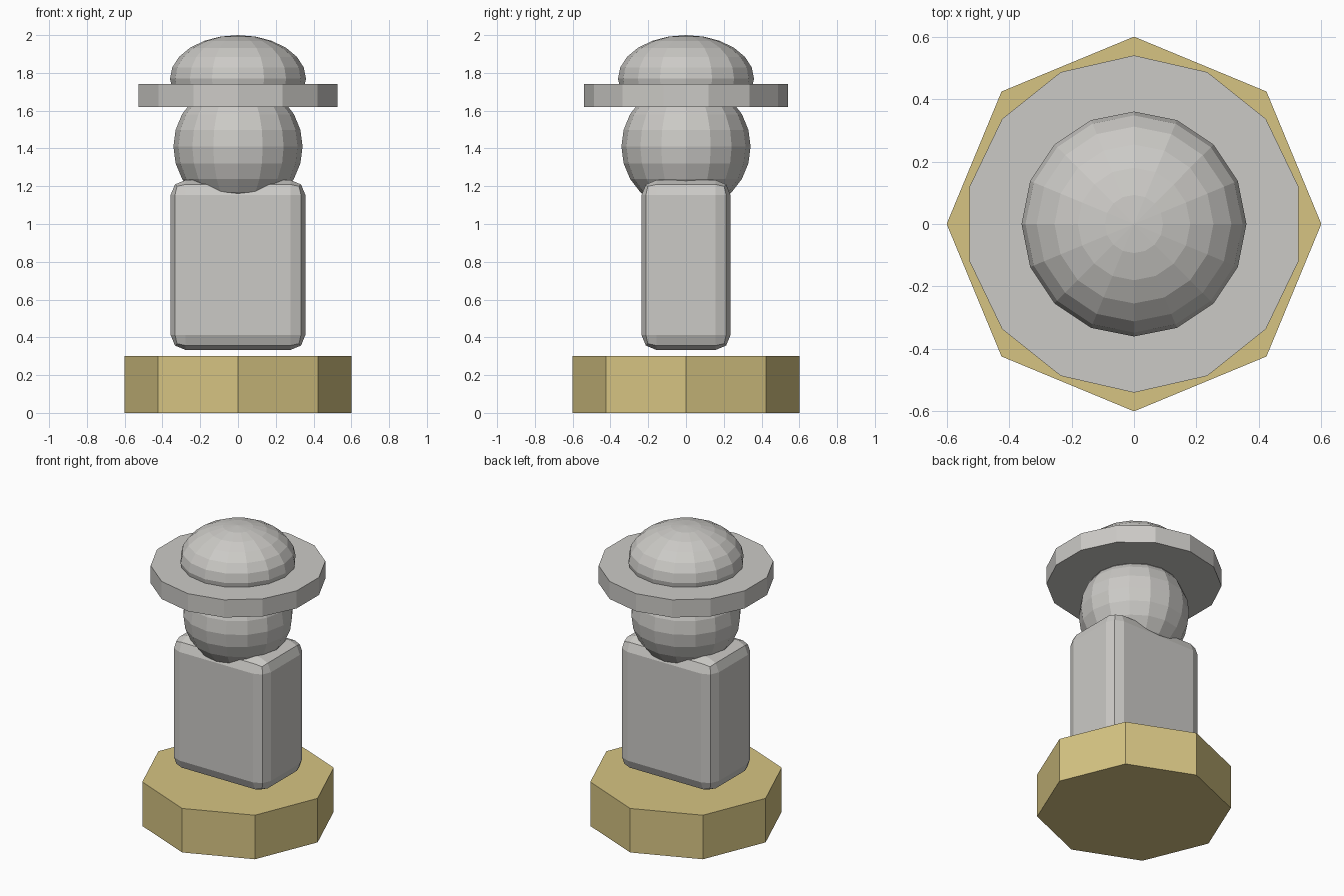
import bpy

cube = bpy.data.objects.get("Cube")
if cube:
    bpy.data.objects.remove(cube, do_unlink=True)


def make_material(name, rgb):
    mat = bpy.data.materials.new(name)
    mat.use_nodes = True
    colour = (*rgb, 1.0)
    mat.diffuse_color = colour
    mat.node_tree.nodes["Principled BSDF"].inputs["Base Color"].default_value = colour
    return mat


gold = make_material("pale_gold", (0.67, 0.55, 0.225))
grey = make_material("warm_grey", (0.6, 0.59, 0.565))


def finish(name, mat):
    obj = bpy.context.object
    obj.name = obj.data.name = name
    obj.data.materials.append(mat)
    return obj


def disc(name, mat, sides, radius, bottom, top):
    bpy.ops.mesh.primitive_cylinder_add(
        vertices=sides, radius=radius, depth=top - bottom,
        location=(0, 0, (bottom + top) / 2))
    return finish(name, mat)


def ball(name, mat, radius, height, z):
    bpy.ops.mesh.primitive_uv_sphere_add(
        segments=16, ring_count=12, radius=1, location=(0, 0, z))
    obj = finish(name, mat)
    obj.scale = (radius, radius, height)
    return obj


# Octagonal base
disc("base", gold, 8, 0.6, 0, 0.3)

# Body block with rounded edges, floating just above the base
bpy.ops.mesh.primitive_cube_add(size=1, location=(0, 0, 0.783))
body = finish("body", grey)
body.scale = (0.714, 0.472, 0.9)
bpy.ops.object.transform_apply(location=False, rotation=False, scale=True)
bevel = body.modifiers.new("rounded_edges", "BEVEL")
bevel.width = 0.08
bevel.segments = 2

# Head, hat brim and hat crown
ball("head", grey, 0.342, 0.342, 1.41)
disc("hat_brim", grey, 14, 0.54, 1.62, 1.74)
ball("hat_crown", grey, 0.36, 0.23, 1.77)
